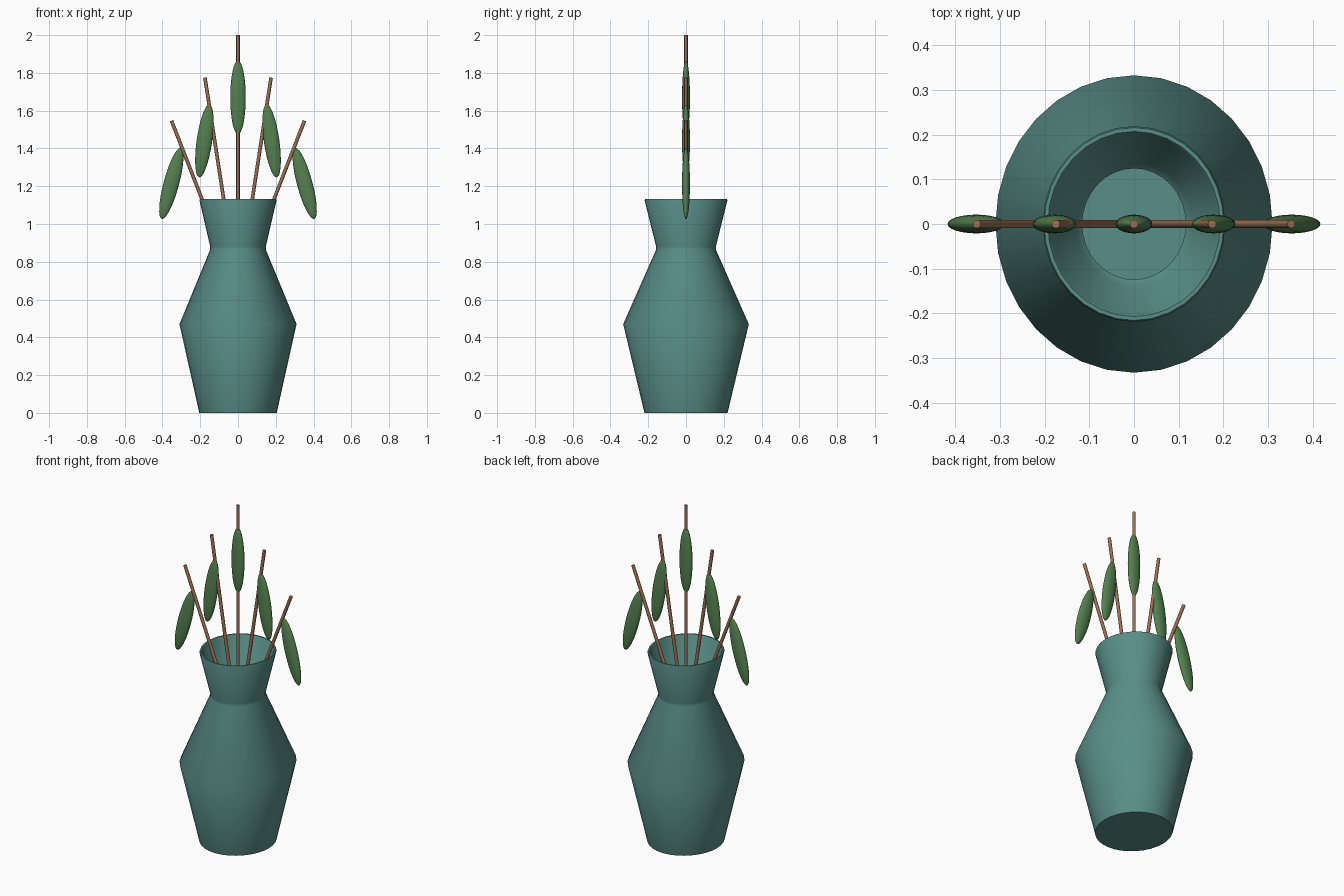
import bpy
import bmesh
import math
from mathutils import Matrix, Vector

if "Cube" in bpy.data.objects:
    bpy.data.objects.remove(bpy.data.objects["Cube"])


def material(name, rgb):
    m = bpy.data.materials.new(name)
    m.diffuse_color = (*rgb, 1)
    m.use_nodes = True
    m.node_tree.nodes["Principled BSDF"].inputs["Base Color"].default_value = m.diffuse_color
    return m


TEAL = material("teal glaze", (0.10, 0.27, 0.245))
BROWN = material("brown stem", (0.34, 0.16, 0.085))
GREEN = material("leaf green", (0.09, 0.22, 0.08))


def finish(bm, name, mat, angle):
    bmesh.ops.recalc_face_normals(bm, faces=bm.faces)
    me = bpy.data.meshes.new(name)
    bm.to_mesh(me)
    bm.free()
    me.materials.append(mat)
    ob = bpy.data.objects.new(name, me)
    bpy.context.collection.objects.link(ob)
    bpy.ops.object.select_all(action='DESELECT')
    ob.select_set(True)
    bpy.context.view_layer.objects.active = ob
    bpy.ops.object.shade_smooth_by_angle(angle=math.radians(angle))
    return ob


# Vase: closed wall profile (radius, height), outside up then inside down
profile = [(0.205, 0.0), (0.31, 0.47), (0.147, 0.865), (0.147, 0.88),
           (0.204, 1.125), (0.201, 1.133), (0.193, 1.133), (0.188, 1.125),
           (0.130, 0.885), (0.116, 0.87), (0.285, 0.47), (0.185, 0.025)]
SIDES, DEPTH = 32, 1.073  # the vase is slightly deeper than wide
bm = bmesh.new()
rings = []
for r, z in profile:
    rings.append([bm.verts.new((r * math.cos(a), r * DEPTH * math.sin(a), z))
                  for a in (2 * math.pi * i / SIDES for i in range(SIDES))])
for low, high in zip(rings, rings[1:]):
    for i in range(SIDES):
        j = (i + 1) % SIDES
        bm.faces.new((low[i], low[j], high[j], high[i]))
bm.faces.new(rings[0])   # base
bm.faces.new(rings[-1])  # inner floor
finish(bm, "vase", TEAL, 50)


# Stem: thin rod from the meeting point inside the vase to its tip
def stem(name, tip):
    start, end = Vector((0, 0, 0.64)), Vector(tip)
    axis = end - start
    bm = bmesh.new()
    bmesh.ops.create_cone(
        bm, cap_ends=True, segments=12, radius1=0.0095, radius2=0.0095,
        depth=axis.length,
        matrix=Matrix.Translation((start + end) / 2)
        @ axis.to_track_quat('Z', 'Y').to_matrix().to_4x4())
    finish(bm, name, BROWN, 40)


# Leaf: flattened long ellipsoid, its lower end tilted outwards
def leaf(name, centre, tilt):
    bm = bmesh.new()
    bmesh.ops.create_uvsphere(
        bm, u_segments=24, v_segments=16, radius=1,
        matrix=Matrix.Translation(centre)
        @ Matrix.Rotation(math.radians(tilt), 4, 'Y')
        @ Matrix.Diagonal((0.041, 0.021, 0.195, 1)))
    finish(bm, name, GREEN, 60)


stem("centre_stem", (0, 0, 2.0))
leaf("centre_leaf", (0, 0, 1.67), 0)
for side, s in (("left", -1), ("right", 1)):
    stem(side + "_inner_stem", (s * 0.175, 0, 1.775))
    leaf(side + "_inner_leaf", (s * 0.178, 0, 1.44), -s * 8)
    stem(side + "_outer_stem", (s * 0.352, 0, 1.547))
    leaf(side + "_outer_leaf", (s * 0.353, 0, 1.215), -s * 15)
